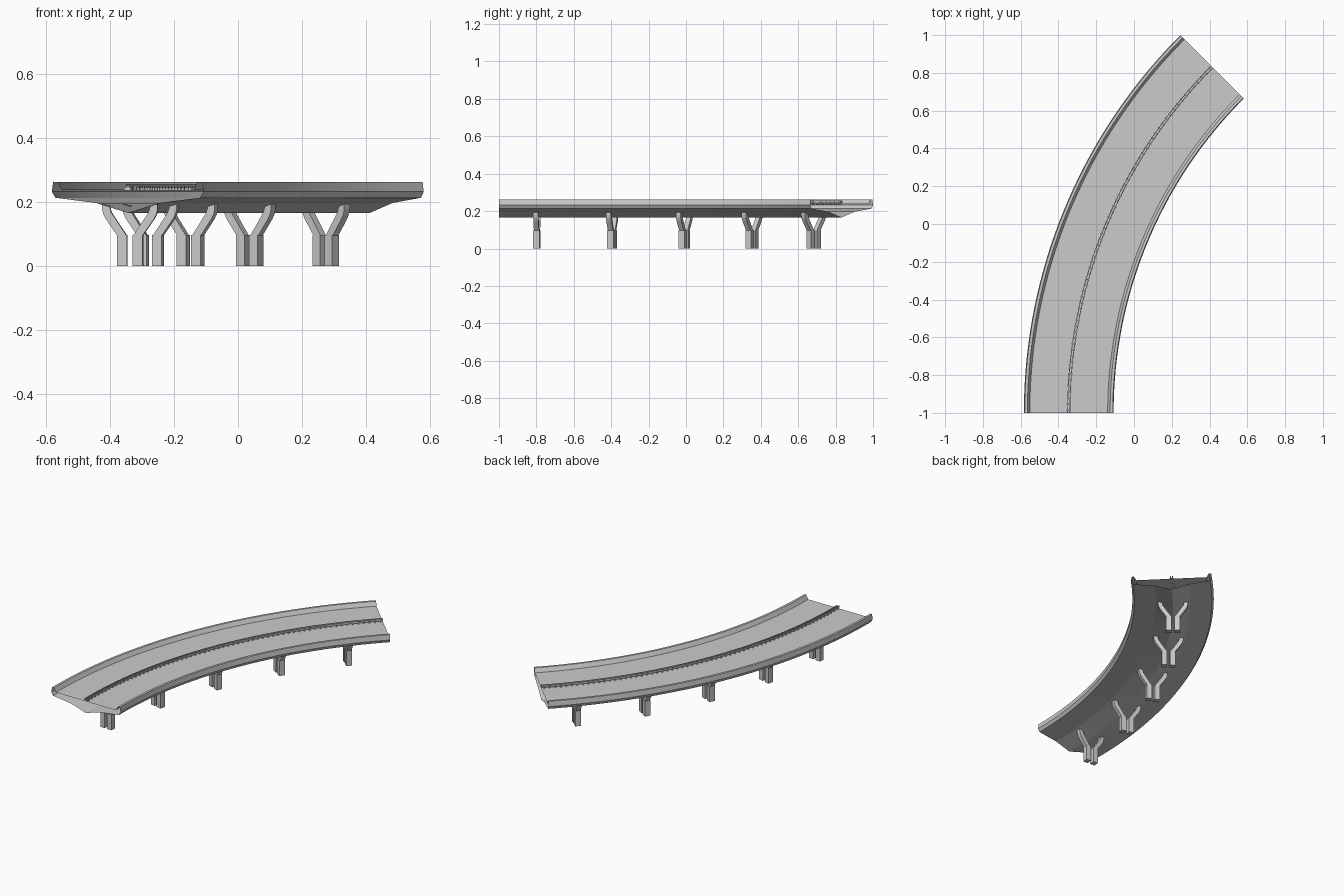
import bpy, bmesh, math

if "Cube" in bpy.data.objects:
    bpy.data.objects.remove(bpy.data.objects["Cube"])

# Arc of the road: 45 degree right-hand bend
R, CX, CY = 2.5905, 2.245, -1.0
SWEEP = math.radians(45)

concrete = bpy.data.materials.new("light grey concrete")
concrete.diffuse_color = (0.6, 0.6, 0.6, 1)
concrete.use_nodes = True
concrete.node_tree.nodes["Principled BSDF"].inputs["Base Color"].default_value = concrete.diffuse_color


def on_arc(d, z, a, s=0.0):
    """d = offset outward from road centre, s = offset along the road."""
    r = R + d
    return (CX - r * math.cos(a) + s * math.sin(a),
            CY + r * math.sin(a) + s * math.cos(a), z)


def finish(bm, name, fix=True, smooth=True):
    if fix:
        bmesh.ops.recalc_face_normals(bm, faces=bm.faces)
    me = bpy.data.meshes.new(name)
    bm.to_mesh(me)
    bm.free()
    me.materials.append(concrete)
    ob = bpy.data.objects.new(name, me)
    bpy.context.collection.objects.link(ob)
    if smooth:
        bpy.ops.object.select_all(action='DESELECT')
        ob.select_set(True)
        bpy.context.view_layer.objects.active = ob
        bpy.ops.object.shade_smooth_by_angle(angle=math.radians(8))
    return ob


def sweep(bm, profile, steps=48, caps=False):
    n = len(profile)
    rings = [[bm.verts.new(on_arc(d, z, SWEEP * i / steps)) for d, z in profile]
             for i in range(steps + 1)]
    for a, b in zip(rings, rings[1:]):
        for j in range(n):
            k = (j + 1) % n
            bm.faces.new((a[j], a[k], b[k], b[j]))
    if caps:
        bm.faces.new(rings[0])
        bm.faces.new(rings[-1])


def prism(bm, outline, angle, depth):
    """Extrude an outline (offset, height) along the road direction."""
    front = [bm.verts.new(on_arc(d, z, angle, -depth / 2)) for d, z in outline]
    back = [bm.verts.new(on_arc(d, z, angle, depth / 2)) for d, z in outline]
    bm.faces.new(front)
    bm.faces.new(back)
    for j in range(len(outline)):
        k = (j + 1) % len(outline)
        bm.faces.new((front[j], front[k], back[k], back[j]))


# Road deck: hollow shell with parapets, open at both ends
half = [(0.10, 0.197), (0.226, 0.213), (0.2375, 0.232),
        (0.233, 0.263), (0.219, 0.263), (0.206, 0.238)]
deck = [(0, 0.166)] + half + [(-d, z) for d, z in reversed(half)]
bm = bmesh.new()
sweep(bm, deck)
finish(bm, "road_deck", fix=False)

# Central crash barrier: two rails
bm = bmesh.new()
for side in (-1, 1):
    c = side * 0.006
    sweep(bm, [(c - 0.002, 0.244), (c + 0.002, 0.244),
               (c + 0.002, 0.256), (c - 0.002, 0.256)], caps=True)
finish(bm, "barrier_rails")

# Barrier posts
bm = bmesh.new()
POSTS = 64
for i in range(POSTS):
    a = SWEEP * (i + 0.5) / POSTS
    prism(bm, [(-0.011, 0.236), (0.011, 0.236), (0.011, 0.25), (-0.011, 0.25)], a, 0.006)
finish(bm, "barrier_posts", smooth=False)

# Five pairs of piers: square legs with arms spreading out to the deck
leg = [(0.009, 0.0), (0.040, 0.0), (0.040, 0.097), (0.009, 0.097)]
arm = [(0.010, 0.094), (0.039, 0.094), (0.076, 0.147), (0.084, 0.163),
       (0.087, 0.178), (0.087, 0.194), (0.063, 0.188), (0.062, 0.178),
       (0.058, 0.167), (0.052, 0.157)]
for i in range(5):
    a = math.radians(4.5 + 9 * i)
    bm = bmesh.new()
    for side in (-1, 1):
        prism(bm, [(side * d, z) for d, z in leg], a, 0.034)
        prism(bm, [(side * d, z) for d, z in arm], a, 0.027)
    finish(bm, f"pier_{i + 1}", smooth=False)
